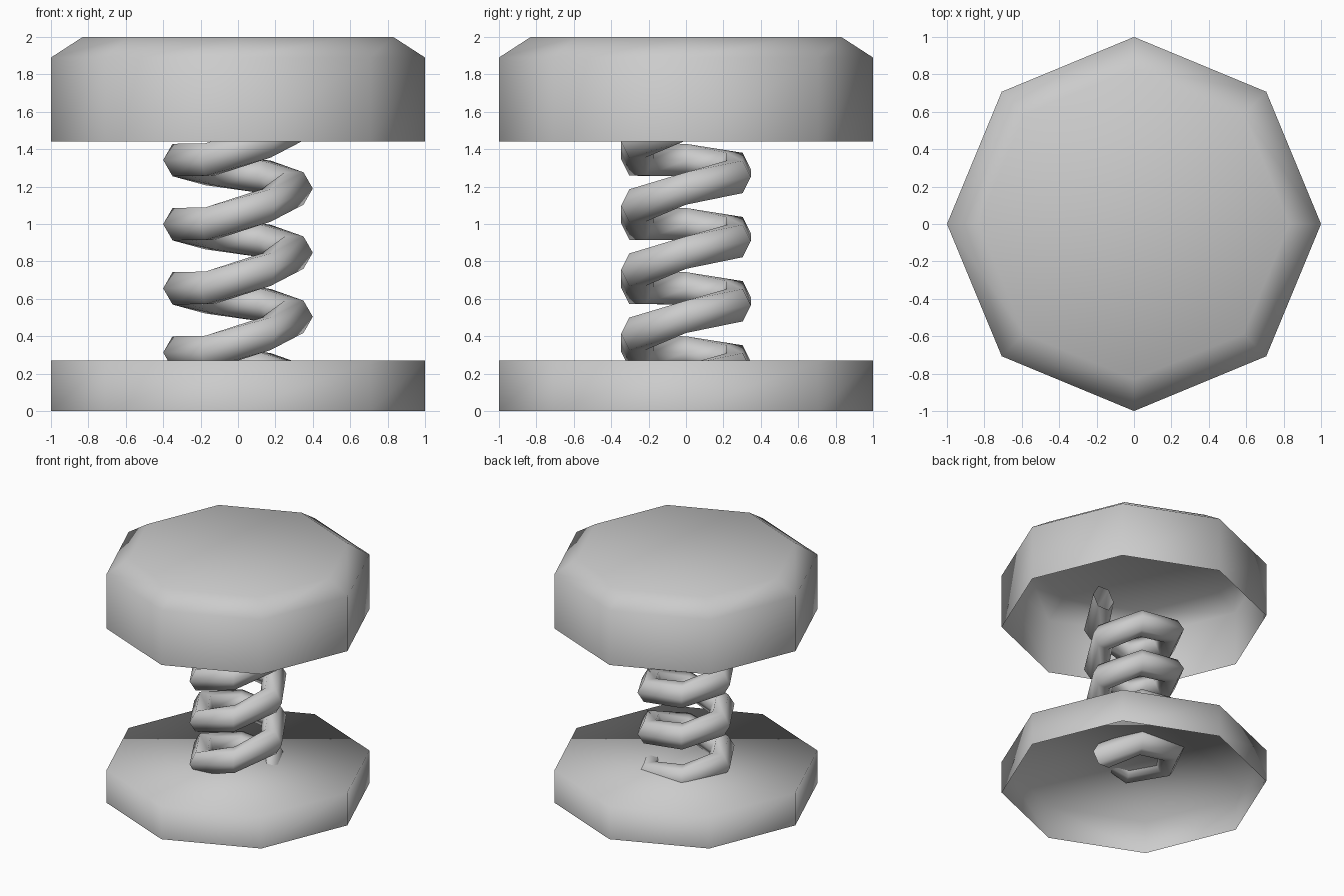
import bpy, bmesh, math

if "Cube" in bpy.data.objects:
    bpy.data.objects.remove(bpy.data.objects["Cube"])


def finish(name, bm):
    for f in bm.faces:
        f.smooth = True
    bmesh.ops.recalc_face_normals(bm, faces=bm.faces)
    mesh = bpy.data.meshes.new(name)
    bm.to_mesh(mesh)
    bm.free()
    obj = bpy.data.objects.new(name, mesh)
    bpy.context.collection.objects.link(obj)
    return obj


def bridge(bm, a, b):
    n = len(a)
    for i in range(n):
        bm.faces.new((a[i], a[(i + 1) % n], b[(i + 1) % n], b[i]))


def octagon_cap(name, profile):
    """Eight-sided shell, open below, closed by a flat top."""
    bm = bmesh.new()
    rings = [[bm.verts.new((r * math.cos(i * math.pi / 4), r * math.sin(i * math.pi / 4), z))
              for i in range(8)] for r, z in profile]
    for a, b in zip(rings, rings[1:]):
        bridge(bm, a, b)
    bm.faces.new(rings[-1])
    return finish(name, bm)


# Base plate and bevelled top pad (radius, height)
octagon_cap("base_plate", [(1, 0), (1, 0.27)])
octagon_cap("top_pad", [(1, 1.44), (1, 1.89), (0.83, 2.0)])

# Coil spring: hexagonal tube, six segments per turn, four turns, open ends
COIL_R, TUBE_R, TURNS, START = 0.3, 0.1, 4, 0.161
RISE = [0.062, 0.042, 0.048, 0.003, 0.097, 0.091]
bm = bmesh.new()
z, rings = START, []
for k in range(TURNS * 6 + 1):
    t = k * math.pi / 3
    ring = []
    for j in range(6):
        p = j * math.pi / 3
        r = COIL_R + TUBE_R * math.cos(p)
        ring.append(bm.verts.new((r * math.cos(t), r * math.sin(t), z + TUBE_R * math.sin(p))))
    rings.append(ring)
    z += RISE[k % 6]
for a, b in zip(rings, rings[1:]):
    bridge(bm, a, b)
finish("coil_spring", bm)
